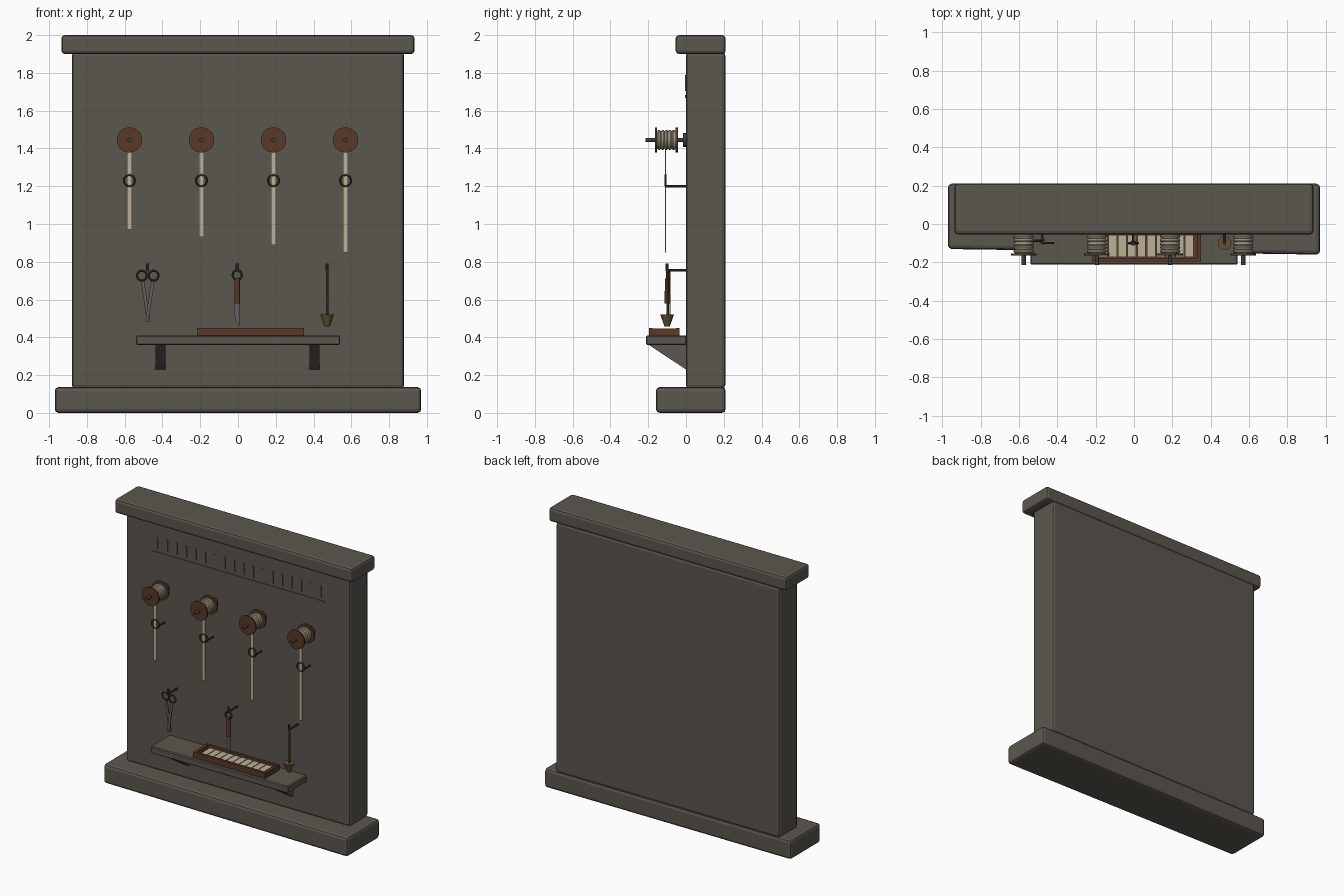
import bpy, bmesh, math
from mathutils import Vector

cube = bpy.data.objects.get("Cube")
if cube:
    bpy.data.objects.remove(cube, do_unlink=True)


def material(name, r, g, b):
    m = bpy.data.materials.new(name)
    m.use_nodes = True
    m.diffuse_color = (r, g, b, 1)
    m.node_tree.nodes["Principled BSDF"].inputs["Base Color"].default_value = (r, g, b, 1)
    return m


STONE = material("grey stone", 0.105, 0.095, 0.08)
WOOD = material("red brown wood", 0.1, 0.04, 0.022)
LINEN = material("cream linen", 0.5, 0.44, 0.32)
IRON = material("dark iron", 0.05, 0.047, 0.04)
STEEL = material("worn steel", 0.12, 0.115, 0.105)
BRONZE = material("dull bronze", 0.12, 0.08, 0.035)


def finish(name, bm, mat, smooth=False):
    bmesh.ops.recalc_face_normals(bm, faces=bm.faces)
    mesh = bpy.data.meshes.new(name)
    bm.to_mesh(mesh)
    bm.free()
    mesh.materials.append(mat)
    ob = bpy.data.objects.new(name, mesh)
    bpy.context.collection.objects.link(ob)
    if smooth:
        bpy.ops.object.select_all(action='DESELECT')
        ob.select_set(True)
        bpy.context.view_layer.objects.active = ob
        bpy.ops.object.shade_smooth_by_angle(angle=math.radians(35))
    return ob


def box(name, x, y, z, mat, bevel=0.0, segments=2):
    """Box from (low, high) ranges along each axis."""
    bm = bmesh.new()
    bmesh.ops.create_cube(bm, size=1)
    for v in bm.verts:
        v.co = Vector([lo + (c + 0.5) * (hi - lo) for c, (lo, hi) in zip(v.co, (x, y, z))])
    if bevel:
        bmesh.ops.bevel(bm, geom=bm.edges[:], offset=bevel, segments=segments,
                        profile=0.5, affect='EDGES')
    return finish(name, bm, mat)


def rod(name, start, end, r1, mat, r2=None, sides=12):
    """Round bar or cone between two points."""
    start, end = Vector(start), Vector(end)
    axis = end - start
    bm = bmesh.new()
    bmesh.ops.create_cone(bm, cap_ends=True, segments=sides, radius1=r1,
                          radius2=r1 if r2 is None else r2, depth=axis.length)
    turn = axis.to_track_quat('Z', 'Y')
    for v in bm.verts:
        v.co = turn @ v.co + (start + end) / 2
    return finish(name, bm, mat, True)


def ring(name, centre, major, minor, mat, sides=20, tube=8):
    """Torus whose axis runs front to back."""
    bm = bmesh.new()
    rows = []
    for i in range(sides):
        a = math.tau * i / sides
        row = []
        for j in range(tube):
            b = math.tau * j / tube
            r = major + minor * math.cos(b)
            row.append(bm.verts.new(Vector(centre) + Vector(
                (r * math.cos(a), minor * math.sin(b), r * math.sin(a)))))
        rows.append(row)
    for i in range(sides):
        p, q = rows[i], rows[(i + 1) % sides]
        for j in range(tube):
            k = (j + 1) % tube
            bm.faces.new((p[j], q[j], q[k], p[k]))
    return finish(name, bm, mat, True)


def prism(name, points, offset, mat):
    """Extrude a closed outline of 3D points along an offset."""
    bm = bmesh.new()
    face = bm.faces.new([bm.verts.new(p) for p in points])
    new = bmesh.ops.extrude_face_region(bm, geom=[face])["geom"]
    bmesh.ops.translate(bm, vec=offset, verts=[g for g in new if isinstance(g, bmesh.types.BMVert)])
    return finish(name, bm, mat)


# Stone slab with cap and a slightly uneven plinth
box("wall_slab", (-0.88, 0.88), (0, 0.208), (0.13, 1.91), STONE, 0.018)
box("wall_cap", (-0.935, 0.935), (-0.055, 0.21), (1.9, 2.0), STONE, 0.018)
base = box("wall_base", (-0.97, 0.97), (-0.145, 0.21), (0.0, 0.137), STONE, 0.02)
for v in base.data.vertices:
    if v.co.y < 0:
        v.co.y -= 0.015 * v.co.x

# Shallow frieze of plain notches over a rule
box("frieze_rule", (-0.68, 0.68), (-0.005, 0.004), (1.668, 1.684), STONE)
for i in range(18):
    x = -0.64 + i * 0.0755
    box("frieze_notch", (x, x + 0.012), (-0.005, 0.004), (1.705, 1.788), STONE)

# Ribbon spools, each with a hanging ribbon and guide ring
for i in range(4):
    x = -0.575 + i * 0.3815
    z = 1.445
    rod("spool_mount", (x, 0.005, z), (x, -0.015, z), 0.038, IRON)
    rod("spool_axle", (x, 0, z), (x, -0.215, z), 0.011, IRON)
    rod("spool_core", (x, -0.046, z), (x, -0.16, z), 0.046, LINEN, sides=20)
    for y in (-0.043, -0.153):
        rod("spool_flange", (x, y, z), (x, y - 0.012, z), 0.067, WOOD, sides=20)
    for k in range(5):
        ring("spool_winding", (x, -0.066 - k * 0.019, z), 0.044, 0.0095, LINEN)
    box("ribbon", (x - 0.0125, x + 0.0125), (-0.11, -0.106), (0.97 - i * 0.04, 1.43), LINEN)
    ring("guide_ring", (x, -0.108, 1.23), 0.029, 0.006, IRON)
    rod("guide_arm", (x, -0.108, 1.2), (x, 0.003, 1.2), 0.006, IRON, sides=8)

# Shelf and its wedge brackets
box("shelf", (-0.54, 0.54), (-0.212, 0.004), (0.36, 0.41), STONE, 0.006, 1)
for x in (-0.41, 0.405):
    prism("shelf_bracket", [(x - 0.027, -0.2, 0.362), (x - 0.027, 0.004, 0.362),
                            (x - 0.027, 0.004, 0.227)], (0.054, 0, 0), STONE)

# Tray with linen slips
left, right, front, back = -0.218, 0.35, -0.195, -0.035
box("tray_floor", (left, right), (front, back), (0.408, 0.42), WOOD)
for x in (left, right - 0.02):
    box("tray_end", (x, x + 0.02), (front, back), (0.41, 0.447), WOOD)
for y in (front, back - 0.018):
    box("tray_side", (left, right), (y, y + 0.018), (0.41, 0.449), WOOD)
for i in range(10):
    x = -0.183 + i * 0.05
    box("tray_slip", (x, x + 0.044), (front + 0.023, back - 0.022), (0.42, 0.434), LINEN)

# Pegs that carry the tools
for x in (-0.478, -0.004, 0.472):
    rod("tool_peg", (x, 0.004, 0.755), (x, -0.105, 0.755), 0.007, IRON, sides=8)
    rod("tool_peg_tip", (x, -0.101, 0.75), (x, -0.101, 0.79), 0.008, IRON, sides=8)

# Shears: mirrored finger rings and crossing blades
for s in (-1, 1):
    x = -0.478
    y = -0.093 - 0.006 * s
    ring("shears_ring", (x + s * 0.031, y, 0.727), 0.026, 0.006, IRON)
    prism("shears_blade", [(x + s * 0.037, y, 0.703), (x + s * 0.019, y, 0.703),
                           (x - s * 0.013, y, 0.485), (x + s * 0.004, y, 0.485)],
          (0, 0.006, 0), STEEL)

# Knife hung by a ring
x = -0.004
ring("knife_ring", (x, -0.1, 0.73), 0.024, 0.006, IRON)
rod("knife_handle", (x, -0.098, 0.58), (x, -0.098, 0.712), 0.015, WOOD, r2=0.014)
prism("knife_blade", [(x - 0.014, -0.1, 0.585), (x + 0.013, -0.1, 0.585),
                      (x + 0.011, -0.1, 0.46), (x - 0.013, -0.1, 0.49)],
      (0, 0.006, 0), STEEL)

# Weighted spindle
x = 0.472
rod("spindle_shaft", (x, -0.097, 0.51), (x, -0.097, 0.755), 0.007, BRONZE, sides=8)
rod("spindle_weight", (x, -0.1, 0.457), (x, -0.1, 0.52), 0.014, BRONZE, r2=0.036, sides=16)
